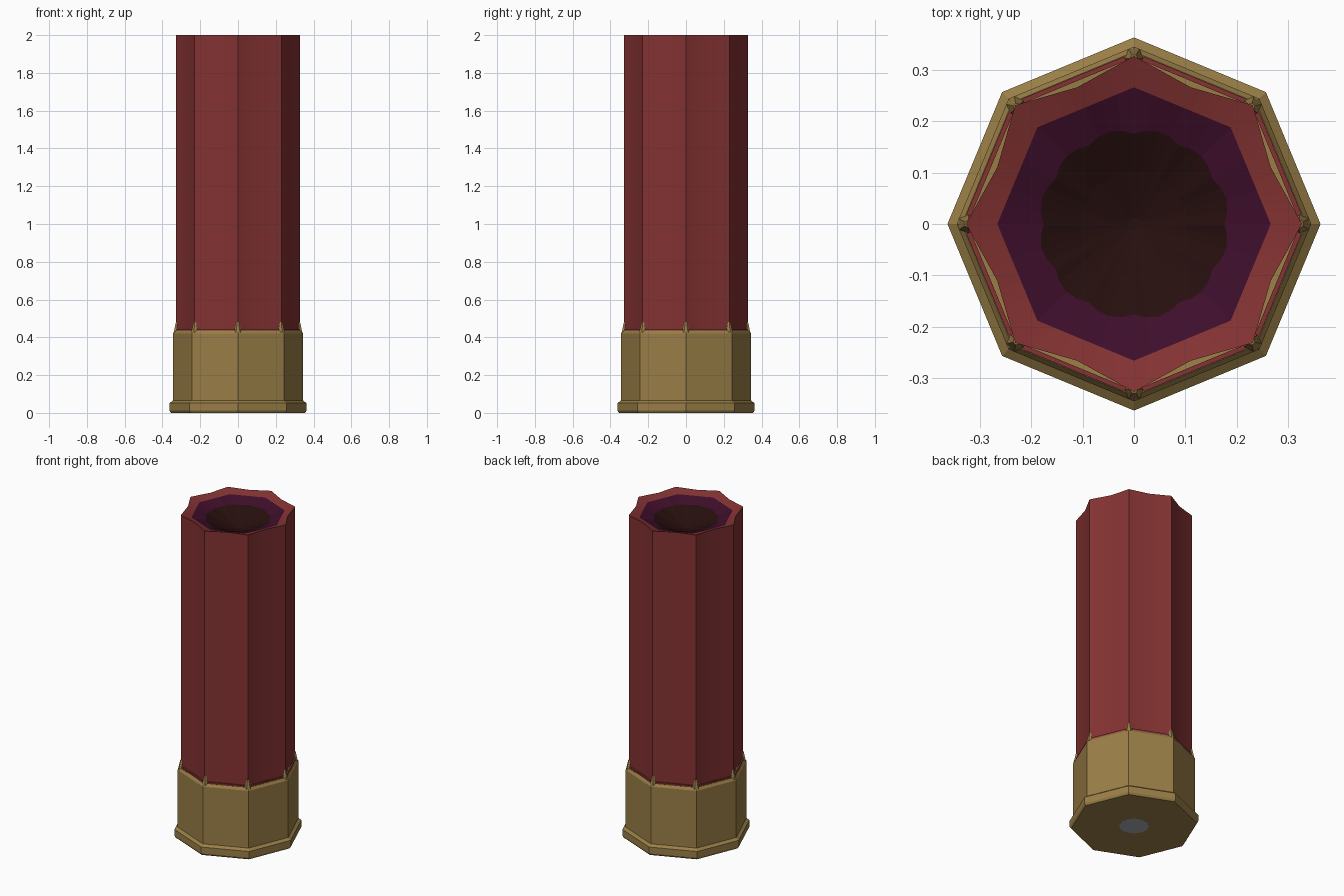
import bpy, bmesh, math
from mathutils import Matrix, Vector

cube = bpy.data.objects.get("Cube")
if cube:
    bpy.data.objects.remove(cube, do_unlink=True)


def material(name, hex_colour):
    srgb = [int(hex_colour[i:i + 2], 16) / 255 for i in (0, 2, 4)]
    col = [c / 12.92 if c <= 0.04045 else ((c + 0.055) / 1.055) ** 2.4 for c in srgb] + [1.0]
    m = bpy.data.materials.new(name)
    m.use_nodes = True
    m.diffuse_color = col
    bsdf = m.node_tree.nodes["Principled BSDF"]
    bsdf.inputs["Base Color"].default_value = col
    bsdf.inputs["Roughness"].default_value = 0.8
    return m


RED = material("hull_red", "843232")
BRASS = material("brass", "9A7F47")
PURPLE = material("wad_purple", "3E0E2B")
DARK = material("inner_dark", "260F0E")
STEEL = material("primer_grey", "A6ABB0")

HALF = math.pi / 8


def octagon(r, z, n=8, dip=0.0):
    """Octagon of corner radius r sampled at n angles; dip pulls in the side middles."""
    pts = []
    for i in range(n):
        a = 2 * math.pi * i / n
        off = (a + 1e-7) % (2 * HALF) - HALF
        d = r * math.cos(HALF) / math.cos(off) - dip * (1 - abs(off) / HALF)
        pts.append((d * math.cos(a), d * math.sin(a), z))
    return pts


def scallop(r, wave, z, n):
    """Circle with twelve rounded lobes."""
    pts = []
    for i in range(n):
        a = 2 * math.pi * i / n
        d = r + wave * abs(math.sin(6 * a))
        pts.append((d * math.cos(a), d * math.sin(a), z))
    return pts


def finish(name, bm, mats, smooth=False):
    mesh = bpy.data.meshes.new(name)
    bm.to_mesh(mesh)
    bm.free()
    for m in mats:
        mesh.materials.append(m)
    ob = bpy.data.objects.new(name, mesh)
    bpy.context.collection.objects.link(ob)
    if smooth:
        bpy.ops.object.select_all(action='DESELECT')
        ob.select_set(True)
        bpy.context.view_layer.objects.active = ob
        bpy.ops.object.shade_smooth_by_angle(angle=math.radians(30))
    return ob


def loft(name, rings, mats, bands=None, cap_first=False, cap_last=False, smooth=False):
    """Skin rings in order; bands gives the material index of each band."""
    bm = bmesh.new()
    loops = [[bm.verts.new(p) for p in ring] for ring in rings]
    n = len(loops[0])
    for k in range(len(loops) - 1):
        a, b = loops[k], loops[k + 1]
        for i in range(n):
            j = (i + 1) % n
            f = bm.faces.new((a[i], a[j], b[j], b[i]))
            f.material_index = bands[k] if bands else 0
    if cap_first:
        bm.faces.new(loops[0][::-1])
    if cap_last:
        f = bm.faces.new(loops[-1])
        f.material_index = bands[-1] if bands else 0
    return finish(name, bm, mats, smooth)


# Brass base: flared rim, body and top ledge that runs in under the hull
profile = [(0.355, 0.0), (0.363, 0.012), (0.363, 0.052), (0.345, 0.065),
           (0.345, 0.42), (0.335, 0.435), (0.27, 0.432)]
loft("brass_base", [octagon(r, z) for r, z in profile], [BRASS], cap_first=True)

# Hull tube: sides sink slightly between the corners, lip slopes inwards
loft("hull", [octagon(0.327, 0.40, 16, 0.014), octagon(0.327, 2.0, 16, 0.014),
              octagon(0.262, 1.98, 16)], [RED], smooth=True)

# Recessed wad with a lobed opening and a dark hollow
N = 48
loft("wad", [octagon(0.266, 1.982, N), scallop(0.176, 0.010, 1.955, N),
             scallop(0.10, 0.004, 1.92, N), scallop(0.012, 0.0, 1.89, N)],
     [PURPLE, DARK], bands=[0, 1, 1], cap_last=True)

# Primer in the base
bm = bmesh.new()
bmesh.ops.create_cone(bm, cap_ends=True, segments=24, radius1=0.083, radius2=0.083,
                      depth=0.008, matrix=Matrix.Translation((0, 0, 0.0035)))
finish("primer", bm, [STEEL])

# Thin red lips on the ledge, one along each side
bm = bmesh.new()
for k in range(8):
    rot = Matrix.Rotation(HALF * (2 * k + 1), 4, 'Z')
    bmesh.ops.create_cube(bm, size=1, matrix=rot @ Matrix.Translation((0.304, 0, 0.437))
                          @ Matrix.Diagonal((0.009, 0.215, 0.016, 1)))
finish("hull_lips", bm, [RED])

# Small brass tabs at the corners
bm = bmesh.new()
for k in range(8):
    rot = Matrix.Rotation(2 * HALF * k, 4, 'Z')
    bmesh.ops.create_cone(bm, cap_ends=True, segments=6, radius1=0.021, radius2=0.008,
                          depth=0.055, matrix=rot @ Matrix.Translation((0.322, 0, 0.4525)))
finish("corner_tabs", bm, [BRASS])
